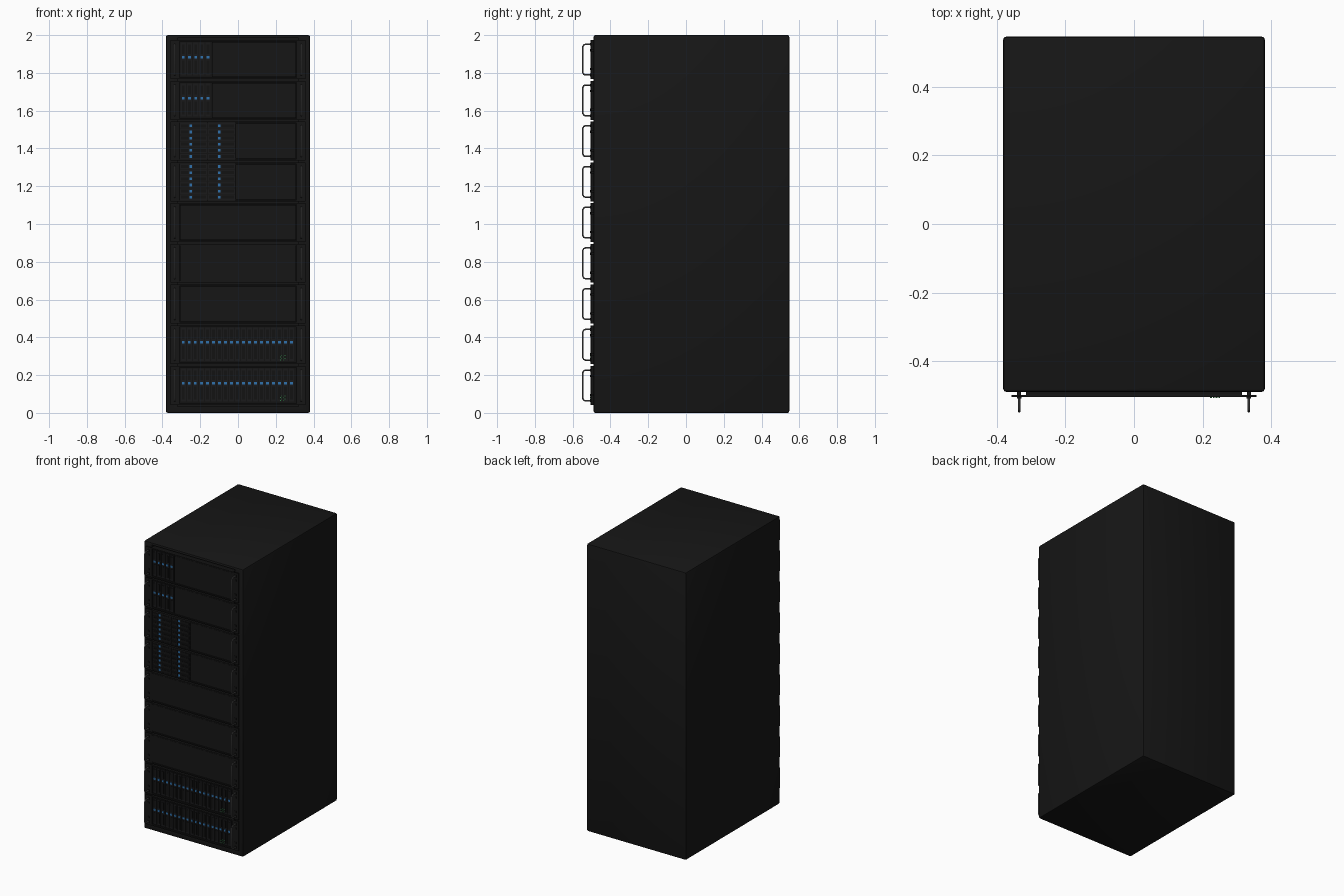
import bpy, bmesh
from mathutils import Matrix, Vector

if "Cube" in bpy.data.objects:
    bpy.data.objects.remove(bpy.data.objects["Cube"])


def material(name, r, g, b):
    m = bpy.data.materials.new(name)
    m.diffuse_color = (r, g, b, 1)
    m.use_nodes = True
    m.node_tree.nodes["Principled BSDF"].inputs["Base Color"].default_value = m.diffuse_color
    return m


BLACK = material("cabinet_black", 0.008, 0.008, 0.008)
DARK = material("panel_black", 0.006, 0.006, 0.006)
BLADE = material("blade_black", 0.01, 0.01, 0.011)
BLUE = material("light_blue", 0.03, 0.17, 0.42)
GREEN = material("light_green", 0.03, 0.2, 0.06)
STEEL = material("handle_steel", 0.12, 0.12, 0.12)


def boxes(name, specs, mat, bevel=0.0):
    """One object from boxes given as (x0, x1, y0, y1, z0, z1)."""
    bm = bmesh.new()
    for x0, x1, y0, y1, z0, z1 in specs:
        mtx = Matrix.Translation(((x0 + x1) / 2, (y0 + y1) / 2, (z0 + z1) / 2))
        mtx = mtx @ Matrix.Diagonal((x1 - x0, y1 - y0, z1 - z0, 1))
        bmesh.ops.create_cube(bm, size=1, matrix=mtx)
    if bevel:
        bmesh.ops.bevel(bm, geom=bm.edges[:], offset=bevel, segments=2,
                        profile=0.5, affect='EDGES')
    me = bpy.data.meshes.new(name)
    bm.to_mesh(me)
    bm.free()
    me.materials.append(mat)
    ob = bpy.data.objects.new(name, me)
    bpy.context.collection.objects.link(ob)
    return ob


# Cabinet shell with an open front
cab = boxes("cabinet", [(-0.382, 0.382, -0.49, 0.547, 0, 2)], BLACK, 0.01)
cutter = boxes("front_opening_cutter", [(-0.32, 0.32, -0.6, 0.5, 0.035, 1.985)], BLACK)
mod = cab.modifiers.new("opening", 'BOOLEAN')
mod.object, mod.solver = cutter, 'EXACT'
bpy.context.view_layer.objects.active = cab
cab.select_set(True)
bpy.ops.object.modifier_apply(modifier="opening")
bpy.data.objects.remove(cutter)
bpy.ops.object.shade_smooth_by_angle()


def handle(name, x, z):
    # Rounded pull handle swept along a short path
    cu = bpy.data.curves.new(name, 'CURVE')
    cu.dimensions = '3D'
    cu.bevel_depth, cu.bevel_resolution, cu.use_fill_caps = 0.004, 2, True
    sp = cu.splines.new('POLY')
    half = [(-0.505, 0.081), (-0.533, 0.081), (-0.541, 0.078), (-0.546, 0.069)]
    pts = half + [(y, -h) for y, h in reversed(half)]
    sp.points.add(len(pts) - 1)
    for p, (y, h) in zip(sp.points, pts):
        p.co = (x, y, z + h, 1)
    ob = bpy.data.objects.new(name, cu)
    bpy.context.collection.objects.link(ob)
    cu.materials.append(STEEL)
    bpy.ops.object.select_all(action='DESELECT')
    ob.select_set(True)
    bpy.context.view_layer.objects.active = ob
    bpy.ops.object.convert(target='MESH')
    bpy.ops.object.shade_smooth_by_angle()


def vertical_blades(tag, zc, count, pitch):
    # Upright drive trays, each with a latch, grille bars and a blue light
    trays, bars, lights = [], [], []
    for k in range(count):
        x = -0.289 + k * pitch
        w = pitch / 2 - 0.002
        trays.append((x - w, x + w, -0.502, -0.49, zc - 0.085, zc + 0.09))
        bars.append((x - 0.007, x + 0.007, -0.505, -0.5, zc + 0.03, zc + 0.08))
        bars.append((x - 0.007, x + 0.007, -0.505, -0.5, zc - 0.075, zc - 0.005))
        lights.append((x - 0.007, x + 0.007, -0.505, -0.5, zc + 0.006, zc + 0.019))
    boxes(f"drive_trays_{tag}", trays, BLADE)
    boxes(f"drive_latches_{tag}", bars, DARK)
    boxes(f"drive_lights_{tag}", lights, BLUE)


def horizontal_blades(tag, zc):
    # Two columns of six flat drive trays
    trays, bars, lights = [], [], []
    for x0, xl in ((-0.308, -0.25), (-0.16, -0.10)):
        for k in range(6):
            z = zc + 0.081 - k * 0.0325
            trays.append((x0, x0 + 0.144, -0.502, -0.49, z - 0.0145, z + 0.0145))
            bars.append((x0 + 0.006, xl - 0.012, -0.505, -0.5, z - 0.008, z + 0.008))
            bars.append((xl + 0.012, x0 + 0.138, -0.505, -0.5, z - 0.008, z + 0.008))
            lights.append((xl - 0.007, xl + 0.007, -0.505, -0.5, z - 0.007, z + 0.007))
    boxes(f"drive_trays_{tag}", trays, BLADE)
    boxes(f"drive_latches_{tag}", bars, DARK)
    boxes(f"drive_lights_{tag}", lights, BLUE)


def display(tag, zc):
    # Checkered status lights at the lower right
    cells = [(0.222 + i * 0.008, 0.227 + i * 0.008, -0.507, -0.503,
              zc - 0.083 + j * 0.008, zc - 0.078 + j * 0.008)
             for i in range(4) for j in range(4) if (i + j) % 2 == 0]
    boxes(f"status_lights_{tag}", cells, GREEN)


# Nine rack units from the top down
KINDS = ["few", "few", "flat", "flat", "plain", "plain", "plain", "many", "many"]
for n, kind in enumerate(KINDS):
    tag = n + 1
    z = 1.87 - n * 0.2156
    b, t = z - 0.103, z + 0.103
    boxes(f"unit_body_{tag}", [(-0.315, 0.315, -0.495, 0.45, b, t)], DARK)
    # Raised rim of the face
    boxes(f"unit_rim_{tag}", [(-0.315, 0.315, -0.505, -0.49, t - 0.008, t),
                              (-0.315, 0.315, -0.505, -0.49, b, b + 0.008),
                              (-0.315, -0.309, -0.505, -0.49, b, t),
                              (0.309, 0.315, -0.505, -0.49, b, t)], BLACK)
    # Mounting ears with handle feet and screws
    ears, feet, screws = [], [], []
    for s in (-1, 1):
        xc = s * 0.335
        ears.append((xc - 0.022, xc + 0.022, -0.505, -0.499, b, t))
        for h in (-0.081, 0.081):
            feet.append((xc - 0.007, xc + 0.007, -0.509, -0.503, z + h - 0.007, z + h + 0.007))
        for h in (-0.05, 0.05):
            screws.append((xc - 0.006, xc + 0.006, -0.508, -0.488, z + h - 0.006, z + h + 0.006))
        handle(f"handle_{tag}_{'left' if s < 0 else 'right'}", xc, z)
    boxes(f"ears_{tag}", ears, BLACK)
    boxes(f"handle_feet_{tag}", feet, BLACK)
    boxes(f"ear_screws_{tag}", screws, BLACK)
    # Face contents; the rest of each face is a blank plate
    plate_from = {"few": -0.138, "flat": -0.012, "plain": -0.308, "many": None}[kind]
    if plate_from is not None:
        boxes(f"blank_plate_{tag}", [(plate_from, 0.306, -0.503, -0.49, b + 0.01, t - 0.01)], BLACK)
    if kind == "few":
        vertical_blades(tag, z, 5, 0.0325)
    elif kind == "flat":
        horizontal_blades(tag, z)
    elif kind == "many":
        vertical_blades(tag, z, 19, 0.0318)
        display(tag, z)
